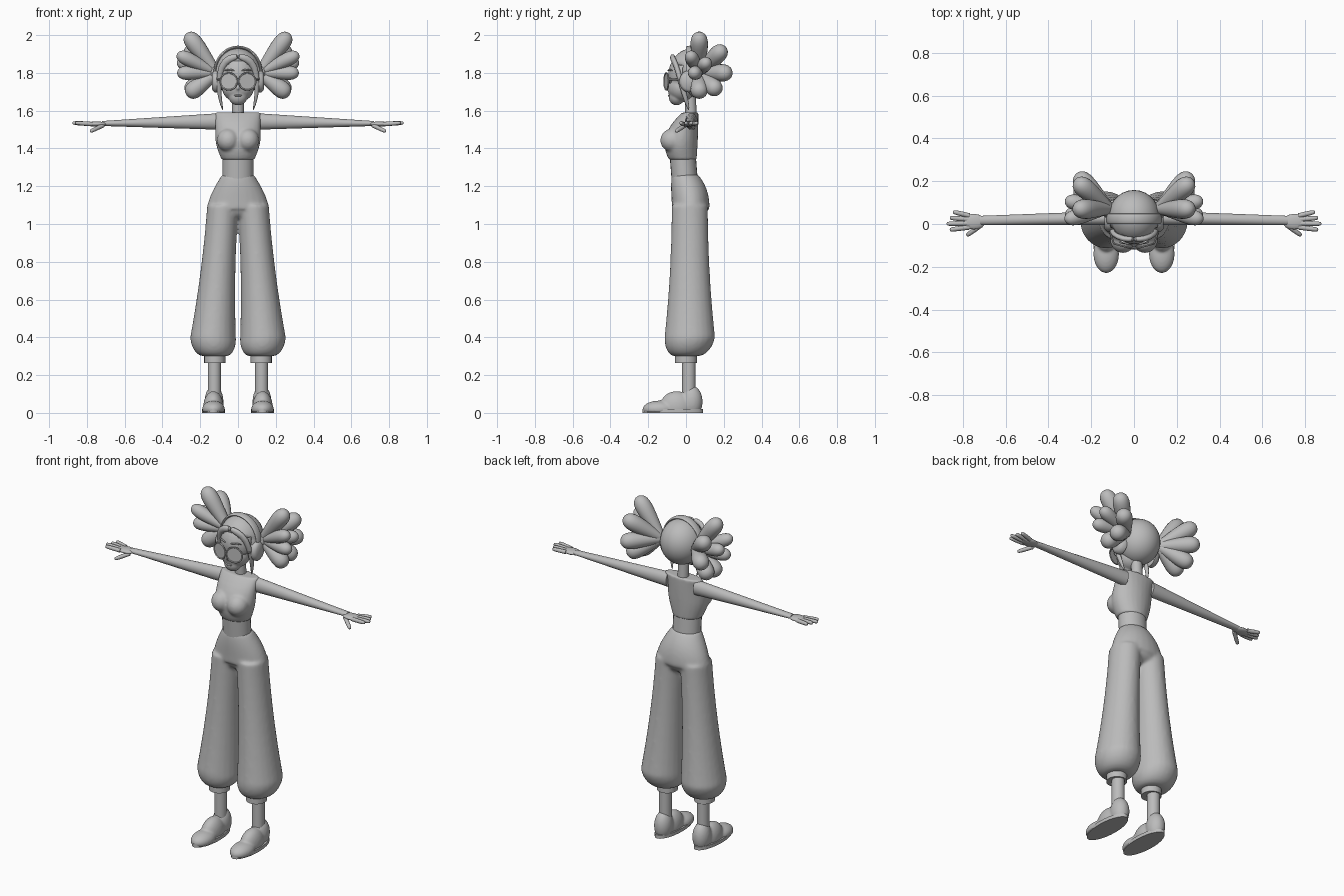
import bpy, bmesh, math
from math import sin, cos, pi, tau, sqrt
from mathutils import Vector, Matrix

FRONT_BACK = Vector((0, 1, 0))
UP = Vector((0, 0, 1))
SIDEWAYS = Vector((1, 0, 0))

cube = bpy.data.objects.get("Cube")
if cube:
    bpy.data.objects.remove(cube)

grey = bpy.data.materials.new("plain_grey")
grey.use_nodes = True
grey.diffuse_color = (.5, .5, .5, 1)
grey.node_tree.nodes["Principled BSDF"].inputs["Base Color"].default_value = grey.diffuse_color


def steps(count):
    """Evenly spaced values from zero to one."""
    return [i / count for i in range(count + 1)]


def sweep(bm, points, radii, axis=None, ref=FRONT_BACK, sides=24):
    """Closed tube along a path; each radius pair is (along ref, across)."""
    points = [Vector(p) for p in points]
    if not isinstance(radii, list):
        radii = [radii] * len(points)
    loops = []
    for i, (centre, (along, across)) in enumerate(zip(points, radii)):
        before, after = points[max(i - 1, 0)], points[min(i + 1, len(points) - 1)]
        direction = axis or (after - before).normalized()
        side = direction.cross(ref).normalized()
        front = side.cross(direction)
        loops.append([bm.verts.new(centre + front * along * cos(tau * k / sides)
                                   + side * across * sin(tau * k / sides))
                      for k in range(sides)])
    for low, high in zip(loops, loops[1:]):
        for k in range(sides):
            n = (k + 1) % sides
            bm.faces.new((low[k], low[n], high[n], high[k]))
    bm.faces.new(loops[0][::-1])
    bm.faces.new(loops[-1])


def ball(bm, centre, size):
    place = Matrix.Translation(centre) @ Matrix.Diagonal((*size, 1))
    bmesh.ops.create_uvsphere(bm, u_segments=28, v_segments=18, radius=1, matrix=place)


def finish(name, bm, mirror=False, voxel=0, subdivide=False):
    """Turn the mesh into a smooth object; voxel size blends its pieces."""
    bmesh.ops.recalc_face_normals(bm, faces=bm.faces)
    mesh = bpy.data.meshes.new(name)
    bm.to_mesh(mesh)
    bm.free()
    mesh.materials.append(grey)
    mesh.shade_smooth()
    mesh.set_sharp_from_angle(angle=pi / 3)
    ob = bpy.data.objects.new(name, mesh)
    bpy.context.scene.collection.objects.link(ob)
    if mirror:
        ob.modifiers.new("mirror", "MIRROR").use_mirror_merge = False
    if subdivide:
        ob.modifiers.new("subdivision", "SUBSURF")
    if voxel:
        blend = ob.modifiers.new("blend", "REMESH")
        blend.mode, blend.voxel_size, blend.use_smooth_shade = "VOXEL", voxel, True
        soften = ob.modifiers.new("soften", "SMOOTH")
        soften.factor, soften.iterations = .5, 8
    return ob


def part(name, builder, *args, mirror=False, subdivide=False, **options):
    bm = bmesh.new()
    builder(bm, *args, **options)
    return finish(name, bm, mirror, subdivide=subdivide)


# Trousers: two flaring legs with ballooned hems, blended into the pelvis
bm = bmesh.new()
for side in (1, -1):
    path, radii = [], []
    for t in steps(10):
        path.append((side * (.08 + .052 * t), .02, 1.1 - .7 * t))
        width = .083 + .038 * t * t
        radii.append((width + .013, width))
    for t in steps(6)[1:]:
        path.append((side * (.132 - .01 * t), .02 * (1 - t), .4 - .1 * sin(t * pi / 2)))
        width = .06 + .062 * cos(t * pi / 2)
        radii.append((width + .012 * (1 - t), width))
    sweep(bm, path, radii, axis=UP)
sweep(bm, [(0, .025 - .03 * t * t, 1.08 + .18 * t) for t in steps(10)],
      [(.1 - .03 * t ** 3, .165 - .08 * t ** 1.5) for t in steps(10)], axis=UP)
ball(bm, (0, .025, 1.08), (.15, .09, .06))
finish("trousers", bm, voxel=.009)

# Cuffs and ankles
part("cuff", sweep, [(.123, 0, .265), (.123, 0, .305)], (.058, .056), mirror=True)
part("ankle", sweep, [(.125, .015, .1), (.125, .015, .29)], (.036, .035), mirror=True)

# Shoes: heel, instep and toe blended, on a thin sole
bm = bmesh.new()
for side in (1, -1):
    ball(bm, (side * .127, .03, .06), (.05, .058, .085))
    ball(bm, (side * .13, -.05, .03), (.054, .09, .085))
    ball(bm, (side * .13, -.14, .02), (.06, .09, .045))
for v in bm.verts:
    v.co.z = max(v.co.z, .002)
finish("shoes", bm, voxel=.006)
part("sole", sweep, [(.13, -.07, 0), (.13, -.07, .02)], (.16, .061), mirror=True)

# Bare midriff, fitted top with bust, neck
part("midriff", sweep, [(0, -.006, 1.22), (0, -.017, 1.36)], (.069, .082))
bm = bmesh.new()
sweep(bm, [(0, -.017 - t * (.06 - .1 * t), 1.34 + .25 * t) for t in steps(10)],
      [(.073 + t * (.08 - .11 * t), .087 + .034 * sin(min(1, 2 * t) * pi / 2)) for t in steps(10)],
      axis=UP)
for side in (1, -1):
    ball(bm, (side * .052, -.072, 1.443), (.06, .064, .062))
finish("top", bm, voxel=.007)
part("neck", sweep, [(0, .027, 1.57), (0, .02, 1.72)], (.03, .031))

# Arms tapering to flat palms
bm = bmesh.new()
sweep(bm, [(.09 + .63 * t, .028 - .011 * t, 1.543 - .011 * t) for t in steps(8)],
      [(.034 - .013 * t, .044 - .031 * t) for t in steps(8)], axis=SIDEWAYS)
ball(bm, (.75, .011, 1.529), (.055, .036, .014))
finish("arm", bm, mirror=True)

# Four spread fingers and a lowered thumb
bm = bmesh.new()
digits = [((.715, -.005, 1.522), (.782, -.054, 1.49))]
for spread in (-1.5, -.5, .5, 1.5):
    digits.append(((.77, .012 + .018 * spread, 1.529),
                   (.876 - .015 * abs(spread + .5), .015 + .028 * spread, 1.535)))
for base, tip in digits:
    sweep(bm, [Vector(base).lerp(Vector(tip), sin(t * pi / 2)) for t in steps(6)],
          [(r, r) for r in [.011 * sqrt(1.1 - t ** 3) for t in steps(6)]], ref=UP, sides=12)
finish("fingers", bm, mirror=True)

# Head: cranium, cheeks and a narrow chin blended together
bm = bmesh.new()
ball(bm, (0, .01, 1.79), (.1, .104, .12))
ball(bm, (0, -.022, 1.72), (.084, .076, .075))
ball(bm, (0, -.05, 1.675), (.05, .042, .047))
ball(bm, (0, -.094, 1.722), (.012, .016, .015))
finish("head", bm, voxel=.005)
part("lips", ball, (0, -.087, 1.68), (.022, .009, .006))
part("eye", ball, (.045, -.084, 1.76), (.025, .009, .015), mirror=True)
part("eyebrow", sweep, [(.016, -.095, 1.81), (.045, -.09, 1.82), (.074, -.07, 1.81)],
     (.005, .005), mirror=True, subdivide=True, sides=8)

# Round glasses
rim = [(.049 + .045 * cos(tau * t), -.104 + .012 * cos(tau * t), 1.755 + .045 * sin(tau * t))
       for t in steps(32)]
bm = bmesh.new()
sweep(bm, rim, (.004, .004), sides=8)
sweep(bm, [(.094, -.092, 1.765), (.108, -.05, 1.765), (.112, .01, 1.765)],
      (.004, .004), ref=UP, sides=8)
bm.faces.new([bm.verts.new(p) for p in rim[1:]])
finish("glasses", bm, mirror=True)
part("glasses_bridge", sweep, [(-.01, -.11, 1.765), (.01, -.11, 1.765)], (.004, .004), sides=8)

# Hair cap, opened over the face
bm = bmesh.new()
ball(bm, (0, .035, 1.8), (.12, .124, .13))
centres = {face: face.calc_center_median() for face in bm.faces}
opening = [face for face, c in centres.items()
           if c.y < -.015 and c.z < 1.875 - .4 * abs(c.x)]
bmesh.ops.delete(bm, geom=opening, context="FACES")
cap = finish("hair_cap", bm)
cap.modifiers.new("thickness", "SOLIDIFY").thickness = .012

# Fringe swept from the parting into thin side locks
part("fringe", sweep, [(-.004, -.07, 1.888), (.045, -.074, 1.88), (.09, -.05, 1.84),
                       (.105, -.025, 1.74), (.095, 0, 1.66), (.08, .016, 1.6)],
     [(.014, r) for r in (.014, .022, .02, .014, .01)] + [(.004, .003)],
     mirror=True, subdivide=True, sides=12)

# Headphones
part("headphone_band", sweep,
     [(.122 * cos(pi * t), .024, 1.8 + .136 * sin(pi * t)) for t in steps(32)], (.024, .008))
part("ear_cup", sweep, [(.1, .015, 1.755), (.125, .015, 1.755), (.138, .015, 1.755)],
     [(.05, .058), (.05, .058), (.036, .042)], axis=SIDEWAYS, mirror=True)

# Bunches: five large teardrop locks fan backwards, three small ones face outwards
root = Vector((.112, .07, 1.8))
locks = []
for k in range(5):
    angle, reach = pi / 2 - k * pi / 4, .21 - .023 * k
    locks.append((Vector((.16, reach * cos(angle), reach * sin(angle))), .06))
for y, z in ((-.05, .1), (.04, .06), (-.03, 0)):
    locks.append((Vector((.21, y, z)), .048))
bm = bmesh.new()
for tip, radius in locks:
    along = [sin(t * pi / 2) for t in steps(12)]
    fat = [radius * (.4 + .6 * t) * sqrt(1.002 - t ** 6) for t in along]
    sweep(bm, [root + tip * t for t in along], [(r, r) for r in fat], sides=20)
finish("bunch", bm, mirror=True)
part("hair_tie", ball, (.128, .07, 1.8), (.022, .04, .04), mirror=True)
